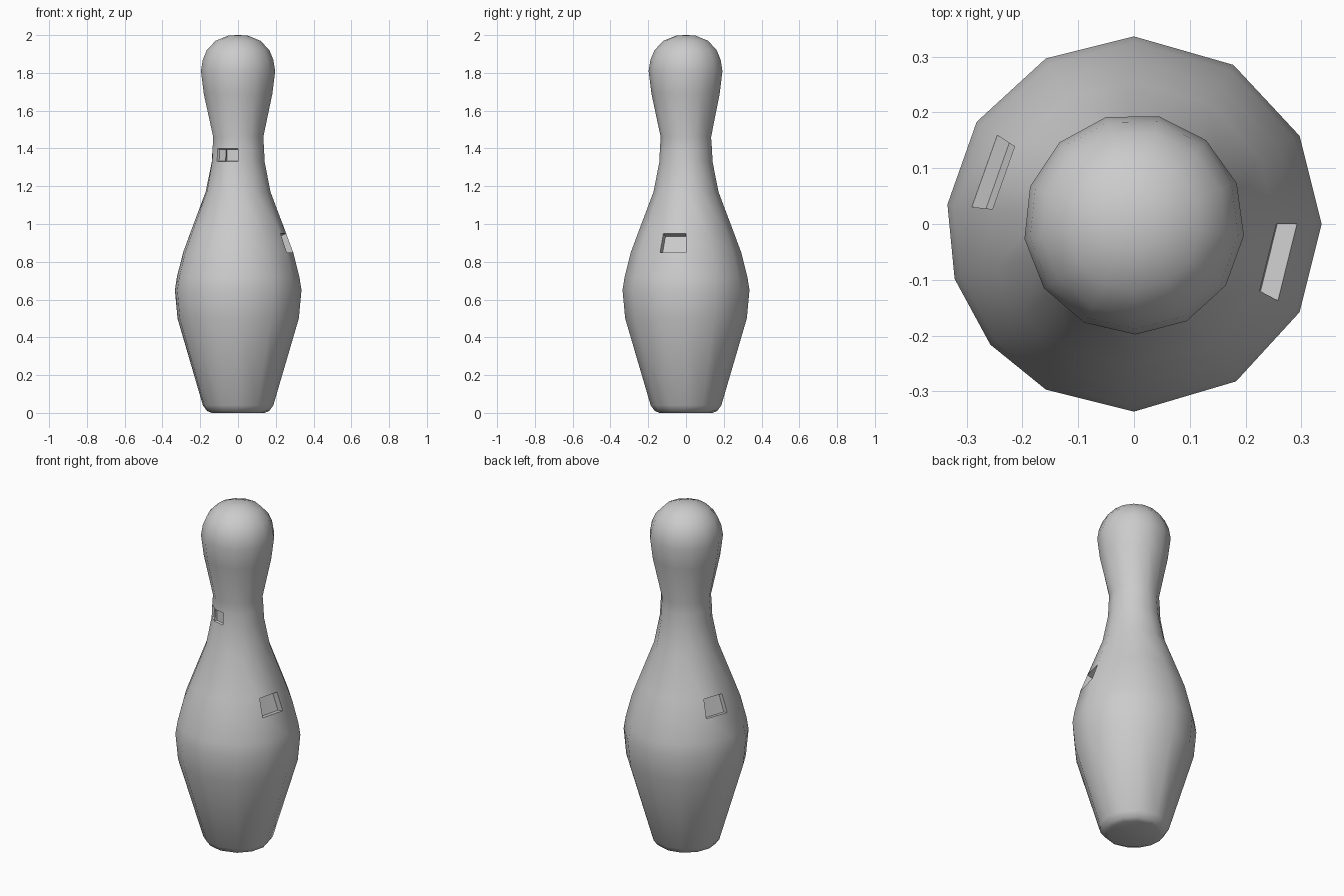
import bpy, bmesh
from math import sin, cos, radians

if "Cube" in bpy.data.objects:
    bpy.data.objects.remove(bpy.data.objects["Cube"])

# Lathe profile: (radius, height)
PROFILE = [(0.14, 0.0), (0.165, 0.01), (0.187, 0.04), (0.322, 0.5), (0.336, 0.65),
           (0.325, 0.72), (0.292, 0.85), (0.255, 0.95), (0.172, 1.17), (0.141, 1.33),
           (0.138, 1.40), (0.134, 1.46), (0.183, 1.69), (0.198, 1.81), (0.188, 1.87),
           (0.167, 1.92), (0.12, 1.97), (0.05, 1.998)]
# Slightly uneven sides of the belly; the head is regular
BODY = [90, 58, 28, 0, -28, -57, -90, -118, -140, -163, -186, -213, -242]
N = len(BODY)
HEAD = [77 - 360 / N * i for i in range(N)]


def ring_angle(i, z):
    t = min(max((z - 1.17) / 0.5, 0), 1)
    return radians(BODY[i] * (1 - t) + HEAD[i] * t)


bm = bmesh.new()
rings = []
for r, z in PROFILE:
    rings.append([bm.verts.new((r * cos(ring_angle(i, z)), r * sin(ring_angle(i, z)), z))
                  for i in range(N)])
faces = {}
for k in range(len(rings) - 1):
    for i in range(N):
        j = (i + 1) % N
        faces[k, i] = bm.faces.new((rings[k][i], rings[k + 1][i], rings[k + 1][j], rings[k][j]))

# Base and crown
bm.faces.new(rings[0])
top = bm.verts.new((0, 0, 2.0))
for i in range(N):
    bm.faces.new((rings[-1][i], rings[-1][(i + 1) % N], top))
bmesh.ops.recalc_face_normals(bm, faces=bm.faces)

# Shallow recesses at the shoulder and neck
for (k, i), depth in {(6, 3): 0.035, (6, 10): 0.025,
                      (9, 6): 0.012, (9, 7): 0.012}.items():
    bmesh.ops.inset_region(bm, faces=[faces[k, i]], thickness=0.004, depth=-depth,
                           use_even_offset=True)

mesh = bpy.data.meshes.new("pin_body")
bm.to_mesh(mesh)
bm.free()
pin = bpy.data.objects.new("pin_body", mesh)
bpy.context.collection.objects.link(pin)
bpy.context.view_layer.objects.active = pin
pin.select_set(True)
bpy.ops.object.shade_smooth_by_angle(angle=radians(50))
